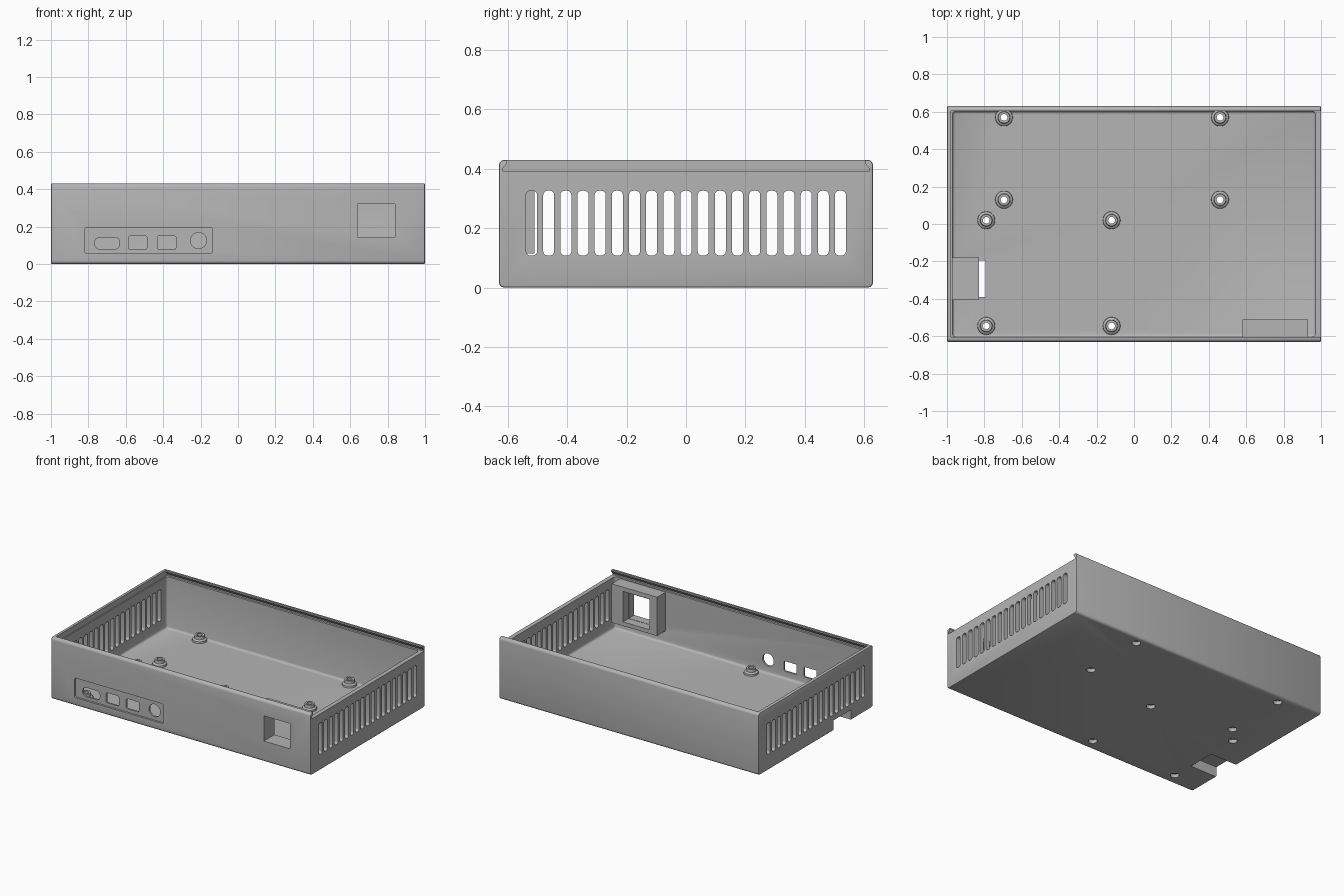
import bpy, bmesh, math
from mathutils import Matrix

if "Cube" in bpy.data.objects:
    bpy.data.objects.remove(bpy.data.objects["Cube"])

grey = bpy.data.materials.new("plain grey plastic")
grey.use_nodes = True
grey.diffuse_color = (0.46, 0.46, 0.46, 1)
grey.node_tree.nodes["Principled BSDF"].inputs["Base Color"].default_value = (0.46, 0.46, 0.46, 1)


def make(name, bm):
    bmesh.ops.recalc_face_normals(bm, faces=bm.faces)
    mesh = bpy.data.meshes.new(name)
    bm.to_mesh(mesh)
    bm.free()
    ob = bpy.data.objects.new(name, mesh)
    bpy.context.collection.objects.link(ob)
    mesh.materials.append(grey)
    return ob


def add_box(bm, lo, hi, axis=None, radius=0.0, segments=4):
    """Box between two corners; edges along one axis can be rounded."""
    verts = bmesh.ops.create_cube(bm, size=1)["verts"]
    for v in verts:
        v.co = [(a + b) / 2 + c * (b - a) for a, b, c in zip(lo, hi, v.co)]
    if axis is not None:
        edges = {e for v in verts for e in v.link_edges}
        along = [e for e in edges
                 if abs(e.verts[0].co[axis] - e.verts[1].co[axis]) > 1e-5]
        bmesh.ops.bevel(bm, geom=along, offset=radius, segments=segments,
                        profile=0.5, affect='EDGES')


def box(name, lo, hi, axis=None, radius=0.0):
    bm = bmesh.new()
    add_box(bm, lo, hi, axis, radius)
    return make(name, bm)


def cut(targets, cutter):
    """Subtract the cutter from each target, then discard it."""
    cutter.hide_render = True
    for ob in targets:
        mod = ob.modifiers.new("cut", 'BOOLEAN')
        mod.operation = 'DIFFERENCE'
        mod.solver = 'EXACT'
        mod.object = cutter
        bpy.context.view_layer.objects.active = ob
        bpy.ops.object.modifier_apply(modifier=mod.name)
    bpy.data.objects.remove(cutter)


# Outer case: long edges softly rounded, end faces lightly eased
bm = bmesh.new()
add_box(bm, (-1, -0.63, 0), (1, 0.63, 0.43), 0, 0.018)
ends = [e for e in bm.edges if all(abs(v.co.x) > 0.999 for v in e.verts)
        and e.verts[0].co.x * e.verts[1].co.x > 0]
bmesh.ops.bevel(bm, geom=ends, offset=0.006, segments=2, profile=0.5, affect='EDGES')
case = make("case_shell", bm)

# Open interior with a filleted floor
bm = bmesh.new()
add_box(bm, (-0.97, -0.603, 0.03), (0.97, 0.603, 0.6))
low = [e for e in bm.edges if any(v.co.z < 0.1 for v in e.verts)]
bmesh.ops.bevel(bm, geom=low, offset=0.015, segments=3, profile=0.5, affect='EDGES')
cut([case], make("interior_cutter", bm))

# Dovetail channel for a sliding lid, open at the left end
bm = bmesh.new()
half = [(0.617, 0.39), (0.617, 0.4), (0.603, 0.42), (0.603, 0.5)]
outline = half + [(-y, z) for y, z in reversed(half)]
face = bm.faces.new([bm.verts.new((-0.978, y, z)) for y, z in outline])
grown = bmesh.ops.extrude_face_region(bm, geom=[face])["geom"]
for v in grown:
    if isinstance(v, bmesh.types.BMVert):
        v.co.x = 1.1
cut([case], make("lid_channel_cutter", bm))

# Ventilation slots through both end walls
bm = bmesh.new()
for i in range(-9, 10):
    y = i * 0.0578
    add_box(bm, (-1.1, y - 0.0185, 0.108), (1.1, y + 0.0185, 0.326), 0, 0.014)
cut([case], make("vent_cutter", bm))

# Recessed port panel and its openings on the front
cut([case], box("panel_cutter", (-0.82, -0.7, 0.058), (-0.135, -0.616, 0.195), 1, 0.012))
bm = bmesh.new()
for x0, x1, z0, z1, r in ((-0.765, -0.633, 0.08, 0.143, 0.025),
                          (-0.585, -0.487, 0.08, 0.15, 0.008),
                          (-0.43, -0.332, 0.08, 0.15, 0.008)):
    add_box(bm, (x0, -0.7, z0), (x1, -0.5, z1), 1, r)
bmesh.ops.create_cone(bm, cap_ends=True, segments=32, radius1=0.043, radius2=0.043, depth=0.2,
                      matrix=Matrix.Translation((-0.211, -0.6, 0.125))
                      @ Matrix.Rotation(math.pi / 2, 4, 'X'))
cut([case], make("port_cutter", bm))

# Socket housing behind the square front opening, with a taller rear pocket
housing = box("socket_housing", (0.58, -0.61, 0.115), (0.93, -0.51, 0.385))
cut([case, housing], box("socket_cutter", (0.64, -0.7, 0.145), (0.84, -0.4, 0.32)))
cut([housing], box("pocket_cutter", (0.638, -0.57, 0.143), (0.842, -0.4, 0.355)))

# Card access notch under the right end, with a small cover inside
cover = box("card_slot_cover", (-0.985, -0.405, 0.02), (-0.83, -0.178, 0.095))
cut([case, cover], box("notch_cutter", (-1.1, -0.39, -0.1), (-0.793, -0.195, 0.07)))

# Screw bosses on the floor with holes right through
spots = [(x, y) for x in (-0.695, 0.46) for y in (0.57, 0.13)]
spots += [(x, y) for x in (-0.79, -0.12) for y in (0.02, -0.545)]
bm = bmesh.new()
for x, y in spots:
    bmesh.ops.create_cone(bm, cap_ends=True, segments=24, radius1=0.028, radius2=0.028,
                          depth=0.2, matrix=Matrix.Translation((x, y, 0)))
cut([case], make("screw_hole_cutter", bm))

profile = [(0.03, 0.025), (0.048, 0.025), (0.046, 0.042), (0.033, 0.05),
           (0.031, 0.07), (0.018, 0.07), (0.018, 0.025)]
steps = 24
for n, (x, y) in enumerate(spots):
    bm = bmesh.new()
    rings = []
    for i in range(steps):
        a = math.tau * i / steps
        rings.append([bm.verts.new((x + r * math.cos(a), y + r * math.sin(a), z))
                      for r, z in profile])
    for i in range(steps):
        a, b = rings[i], rings[(i + 1) % steps]
        for j in range(len(profile)):
            k = (j + 1) % len(profile)
            bm.faces.new((a[j], b[j], b[k], a[k]))
    make(f"screw_boss_{n + 1}", bm)

# Smooth rounded parts while keeping hard edges crisp
bpy.ops.object.select_all(action='DESELECT')
for ob in bpy.context.collection.objects:
    if ob.type == 'MESH' and grey.name in ob.data.materials:
        ob.select_set(True)
bpy.context.view_layer.objects.active = case
bpy.ops.object.shade_smooth_by_angle(angle=math.radians(30))
